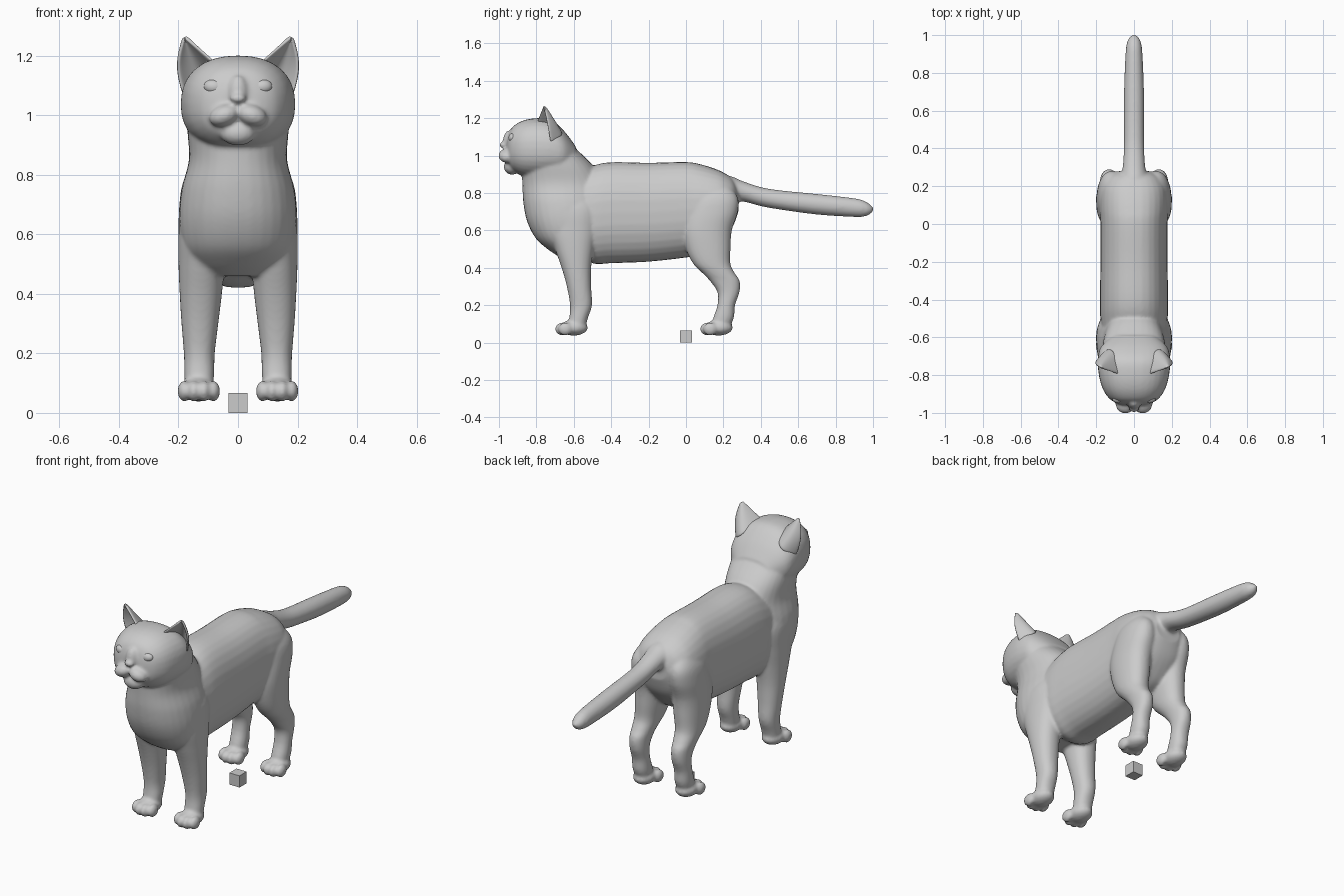
import bpy, bmesh
from math import sin, cos, pi
from mathutils import Vector, Matrix

if "Cube" in bpy.data.objects:
    bpy.data.objects.remove(bpy.data.objects["Cube"])


def make_object(name, bm, smooth=True):
    bmesh.ops.recalc_face_normals(bm, faces=bm.faces)
    me = bpy.data.meshes.new(name)
    bm.to_mesh(me)
    bm.free()
    for p in me.polygons:
        p.use_smooth = smooth
    ob = bpy.data.objects.new(name, me)
    bpy.context.collection.objects.link(ob)
    return ob


def spline(rows, steps=5):
    """Catmull-Rom interpolation of cross-section rows."""
    out = []
    for i in range(len(rows) - 1):
        p = [rows[max(i - 1, 0)], rows[i], rows[i + 1], rows[min(i + 2, len(rows) - 1)]]
        for s in range(steps):
            t = s / steps
            out.append([0.5 * (2 * b + (c - a) * t + (2 * a - 5 * b + 4 * c - d) * t * t
                               + (3 * b - a - 3 * c + d) * t ** 3)
                        for a, b, c, d in zip(*p)])
    return out + [list(rows[-1])]


def loft(bm, axis, rows, e=2.2, side=1, n=32):
    """Rows: (position on axis, x low, x high, other low, other high)."""
    rings = []
    for p, x0, x1, o0, o1 in spline(rows):
        ring = []
        for k in range(n):
            c, s = cos(2 * pi * k / n), sin(2 * pi * k / n)
            c = abs(c) ** (2 / e) * (1 if c > 0 else -1)
            s = abs(s) ** (2 / e) * (1 if s > 0 else -1)
            x = side * ((x0 + x1) / 2 + c * (x1 - x0) / 2)
            o = (o0 + o1) / 2 + s * (o1 - o0) / 2
            ring.append(bm.verts.new((x, o, p) if axis == 'z' else (x, p, o)))
        rings.append(ring)
    for a, b in zip(rings, rings[1:]):
        for k in range(n):
            bm.faces.new((a[k], a[(k + 1) % n], b[(k + 1) % n], b[k]))
    bm.faces.new(rings[0])
    bm.faces.new(rings[-1])


def ball(bm, c, r, rot=0.0):
    m = Matrix.Translation(c) @ Matrix.Rotation(rot, 4, 'Y') @ Matrix.Diagonal((*r, 1))
    bmesh.ops.create_uvsphere(bm, u_segments=24, v_segments=16, radius=1, matrix=m)


def sym(rows):
    """(pos, half width, low, high) -> full loft rows."""
    return [(p, -w, w, a, b) for p, w, a, b in rows]


bm = bmesh.new()

# torso, front to back
loft(bm, 'y', sym([(-.66, .10, .60, .85), (-.60, .16, .50, .90), (-.5, .178, .425, .945),
                   (-.4, .18, .425, .965), (-.2, .178, .433, .962), (0, .178, .455, .966),
                   (.08, .183, .47, .953), (.15, .182, .50, .932), (.2, .17, .55, .91),
                   (.25, .135, .62, .875), (.28, .08, .70, .82)]), 2.3)
# chest and neck, bottom to top
loft(bm, 'z', sym([(.46, .11, -.68, -.5), (.5, .155, -.74, -.47), (.56, .185, -.805, -.45),
                   (.65, .198, -.85, -.42), (.75, .19, -.87, -.42), (.85, .165, -.875, -.44),
                   (.95, .17, -.88, -.5), (1.05, .17, -.88, -.6), (1.12, .14, -.85, -.65)]))
# head
loft(bm, 'y', sym([(-.958, .06, .97, 1.08), (-.945, .10, .94, 1.125), (-.92, .135, .915, 1.16),
                   (-.87, .167, .89, 1.188), (-.80, .186, .88, 1.2), (-.72, .192, .88, 1.19),
                   (-.65, .175, .90, 1.13), (-.59, .11, .93, 1.05)]), 2.3)
# nose, bridge and chin
ball(bm, (0, -.976, 1.057), (.027, .022, .017))
ball(bm, (0, -.945, 1.075), (.035, .034, .06))
ball(bm, (0, -.93, .94), (.06, .045, .042))
# tail
loft(bm, 'y', sym([(.16, .09, .74, .90), (.24, .075, .74, .89), (.3, .06, .755, .865),
                   (.4, .054, .73, .832), (.5, .053, .712, .815), (.7, .053, .685, .795),
                   (.9, .045, .672, .772), (.96, .037, .676, .755), (.988, .024, .69, .735),
                   (1.003, .006, .71, .72)]), 2)

for side in (1, -1):
    # muzzle pads
    ball(bm, (side * .046, -.957, 1.0), (.053, .046, .036), side * .35)
    # front leg
    loft(bm, 'z', [(.07, .085, .178, -.64, -.54), (.13, .08, .18, -.625, -.525),
                   (.2, .078, .182, -.62, -.503), (.3, .066, .19, -.637, -.507),
                   (.4, .054, .196, -.665, -.507), (.5, .045, .2, -.70, -.495),
                   (.6, .05, .2, -.73, -.48), (.72, .06, .193, -.72, -.48),
                   (.82, .08, .15, -.66, -.54)], side=side)
    # hind leg and haunch
    loft(bm, 'z', [(.06, .09, .17, .13, .22), (.13, .085, .178, .145, .255),
                   (.2, .087, .178, .168, .262), (.27, .085, .178, .168, .286),
                   (.33, .08, .182, .128, .287), (.37, .072, .188, .09, .262),
                   (.42, .06, .194, .04, .238), (.5, .045, .198, .0, .238),
                   (.6, .035, .2, -.02, .245), (.7, .035, .197, .0, .277),
                   (.78, .045, .183, .03, .275), (.85, .06, .14, .09, .22)], side=side)
    # paws with four toes
    for dy in (0, .775):
        ball(bm, (side * .132, -.6 + dy, .08), (.058, .075, .042))
        for x, y in ((.082, -.645), (.114, -.662), (.149, -.662), (.181, -.645)):
            ball(bm, (side * x, y + dy, .073), (.022, .038, .035))

# fuse everything into one smooth skin
body = make_object("cat_body", bm)
rm = body.modifiers.new("fuse", 'REMESH')
rm.mode = 'VOXEL'
rm.voxel_size = .008
rm.use_smooth_shade = True
sm = body.modifiers.new("soften", 'SMOOTH')
sm.factor = .5
sm.iterations = 7


def mirror(ob):
    ob.modifiers.new("mirror", 'MIRROR').use_axis = (True, False, False)


# ears: cupped shells open to the front and outside
bm = bmesh.new()
tip = Vector((.182, -.76, 1.268))
inner, back, outer = Vector((.07, -.80, 1.17)), Vector((.11, -.575, 1.13)), Vector((.185, -.725, 1.07))
grid = []
for i in range(11):
    t = i / 10
    f = max((1 - t) ** .85, .04)
    bulge = Vector((.02, 0, .01)) * sin(pi * t)
    a, b, c = tip.lerp(inner, f), tip.lerp(back, f), tip.lerp(outer, f) + bulge
    row = []
    for j in range(13):
        s = j / 12
        row.append(bm.verts.new(a * (1 - s) ** 2 + b * 2 * s * (1 - s) + c * s * s))
    grid.append(row)
for r0, r1 in zip(grid, grid[1:]):
    for j in range(12):
        bm.faces.new((r0[j], r0[j + 1], r1[j + 1], r1[j]))
ears = make_object("ears", bm)
so = ears.modifiers.new("thickness", 'SOLIDIFY')
so.thickness = .012
so.offset = 0
ears.modifiers.new("round", 'SUBSURF').levels = 1
mirror(ears)

# eyes
bm = bmesh.new()
ball(bm, (.081, -.925, 1.095), (.034, .024, .025), -.1)
mirror(make_object("eyes", bm))

# small cube on the ground
bm = bmesh.new()
bmesh.ops.create_cube(bm, size=1, matrix=Matrix.Translation((0, 0, .033)) @ Matrix.Diagonal((.064, .064, .066, 1)))
make_object("small_cube", bm, smooth=False)
